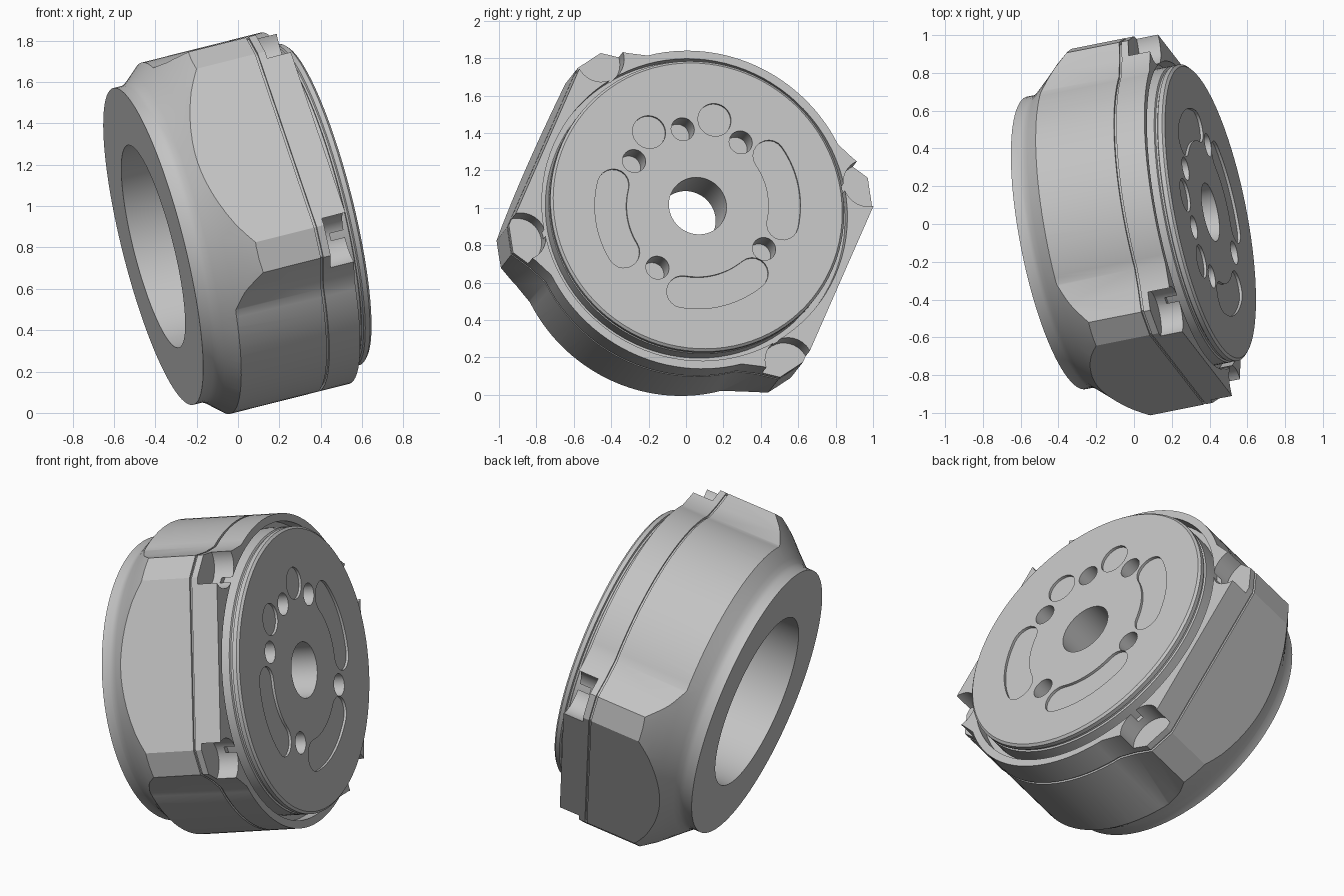
import bpy, bmesh
from math import sin, cos, radians, pi
from mathutils import Vector, Matrix

if "Cube" in bpy.data.objects:
    bpy.data.objects.remove(bpy.data.objects["Cube"])

# Tilted working frame: local z is the housing axis, local x is normal to the flats
axis = Vector((0.952, 0.19, 0.24)).normalized()
side = Vector((-0.074, 0.906, -0.423))
side = (side - axis * side.dot(axis)).normalized()
along = axis.cross(side)
FRAME = Matrix((side, along, axis)).transposed().to_4x4()
FRAME.translation = (-0.41, -0.10, 0.805)

grey = bpy.data.materials.new("light grey")
grey.use_nodes = True
COLOUR = (0.55, 0.55, 0.55, 1)
grey.diffuse_color = COLOUR
grey.node_tree.nodes["Principled BSDF"].inputs["Base Color"].default_value = COLOUR


def stack(name, rings):
    """Solid made by joining equal-sized rings of points, capped at both ends."""
    bm = bmesh.new()
    loops = [[bm.verts.new(p) for p in ring] for ring in rings]
    count = len(loops[0])
    for low, high in zip(loops, loops[1:]):
        for i in range(count):
            j = (i + 1) % count
            bm.faces.new((low[i], low[j], high[j], high[i]))
    bm.faces.new(loops[0][::-1])
    bm.faces.new(loops[-1])
    bmesh.ops.recalc_face_normals(bm, faces=bm.faces)
    mesh = bpy.data.meshes.new(name)
    bm.to_mesh(mesh)
    bm.free()
    mesh.materials.append(grey)
    obj = bpy.data.objects.new(name, mesh)
    bpy.context.collection.objects.link(obj)
    obj.matrix_world = FRAME
    return obj


def prism(name, outline, start, end):
    return stack(name, [[(x, y, t) for x, y in outline] for t in (start, end)])


def circle(radius, cx=0, cy=0, count=96):
    return [(cx + radius * cos(2 * pi * i / count), cy + radius * sin(2 * pi * i / count))
            for i in range(count)]


def lathe(name, profile):
    return stack(name, [[(x, y, t) for x, y in circle(r)] for t, r in profile])


def combine(target, cutter, operation="DIFFERENCE"):
    bpy.context.view_layer.update()
    mod = target.modifiers.new("cut", "BOOLEAN")
    mod.operation = operation
    mod.solver = "EXACT"
    mod.object = cutter
    bpy.context.view_layer.objects.active = target
    bpy.ops.object.modifier_apply(modifier=mod.name)
    bpy.data.objects.remove(cutter)


def on_face(y, z):
    """Local position on the disc from sideways and upward offsets."""
    p = Vector((-(axis.y * y + axis.z * z) / axis.x, y, z))
    return p.dot(side), p.dot(along)


def kidney(start, end, radius=0.465, half=0.085):
    """Curved slot outline with round ends."""
    pts = []
    def add(angle, r):
        pts.append(on_face(r * cos(radians(angle)), r * sin(radians(angle))))
    steps = 14
    for i in range(steps + 1):
        add(start + (end - start) * i / steps, radius + half)
    for centre, turn in ((end, 0), (start, 180)):
        for i in range(1, 10):
            a, c = radians(centre + turn + 18 * i), radians(centre)
            pts.append(on_face(radius * cos(c) + half * cos(a), radius * sin(c) + half * sin(a)))
        if turn == 0:
            for i in range(steps + 1):
                add(end + (start - end) * i / steps, radius - half)
    return pts


# Outline: round body with two opposite flats and chamfered corners
ROUND = 0.876
quarter = [(0.87, 0.48), (0.79, 0.61), (0.67, 0.635)]
quarter += [(ROUND * cos(radians(a)), ROUND * sin(radians(a))) for a in range(50, 90, 3)]
half = quarter + [(-x, y) for x, y in reversed(quarter)]
outline = half + [(-x, -y) for x, y in half]

# Housing: flared turning trimmed to the outline, with a wide bore at the back
housing = lathe("housing", [(0, 0.79), (0.05, 0.79), (0.075, 0.8), (0.1, 0.82), (0.17, 0.88),
                            (0.24, 0.945), (0.31, 1.0), (0.36, 1.05), (0.7, 1.05)])
combine(housing, prism("trim", outline, -0.1, 0.6), "INTERSECT")
combine(housing, lathe("bore", [(-0.1, 0.505), (0.55, 0.505)]))

# Recessed seam and flange with a round seat for the disc
seam = prism("seam", [(x * 0.985, y * 0.985) for x, y in outline], 0.6, 0.613)
flange = prism("flange", outline, 0.613, 0.77)
combine(flange, lathe("seat", [(0.7, 0.832), (0.9, 0.832)]))

# Notches in the four flange corners
for sx in (1, -1):
    for sy in (1, -1):
        combine(flange, prism("notch", circle(0.13, 0.79 * sx, 0.545 * sy, 32), 0.65, 0.9))

# Front disc with a stepped rim
FACE = 0.856
disc = lathe("disc", [(0.7, 0.8), (0.8, 0.8), (0.805, 0.79), (0.815, 0.79), (0.82, 0.8),
                      (FACE - 0.012, 0.8), (FACE, 0.787)])

# Shallow kidney slots and round recesses in the disc
for start, end in ((166, 212), (260, 309), (-12, 35)):
    combine(disc, prism("slot", kidney(start, end), FACE - 0.015, 0.9))
for y, z in ((-0.26, 0.395), (0.09, 0.46)):
    combine(disc, prism("recess", circle(0.09, *on_face(y, z), 40), FACE - 0.015, 0.9))

# Small deep holes in the disc
for y, z in ((-0.08, 0.41), (-0.34, 0.24), (0.23, 0.34), (0.355, -0.23), (-0.215, -0.33)):
    combine(disc, prism("hole", circle(0.063, *on_face(y, z), 32), FACE - 0.145, 0.9))

# Central through hole
for part in (housing, seam, flange, disc):
    combine(part, lathe("centre_hole", [(0.5, 0.157), (1, 0.157)]))

# Smooth shading with sharp edges kept
bpy.ops.object.select_all(action="DESELECT")
for part in (housing, seam, flange, disc):
    part.select_set(True)
    bpy.context.view_layer.objects.active = part
bpy.ops.object.shade_smooth_by_angle(angle=radians(25))
